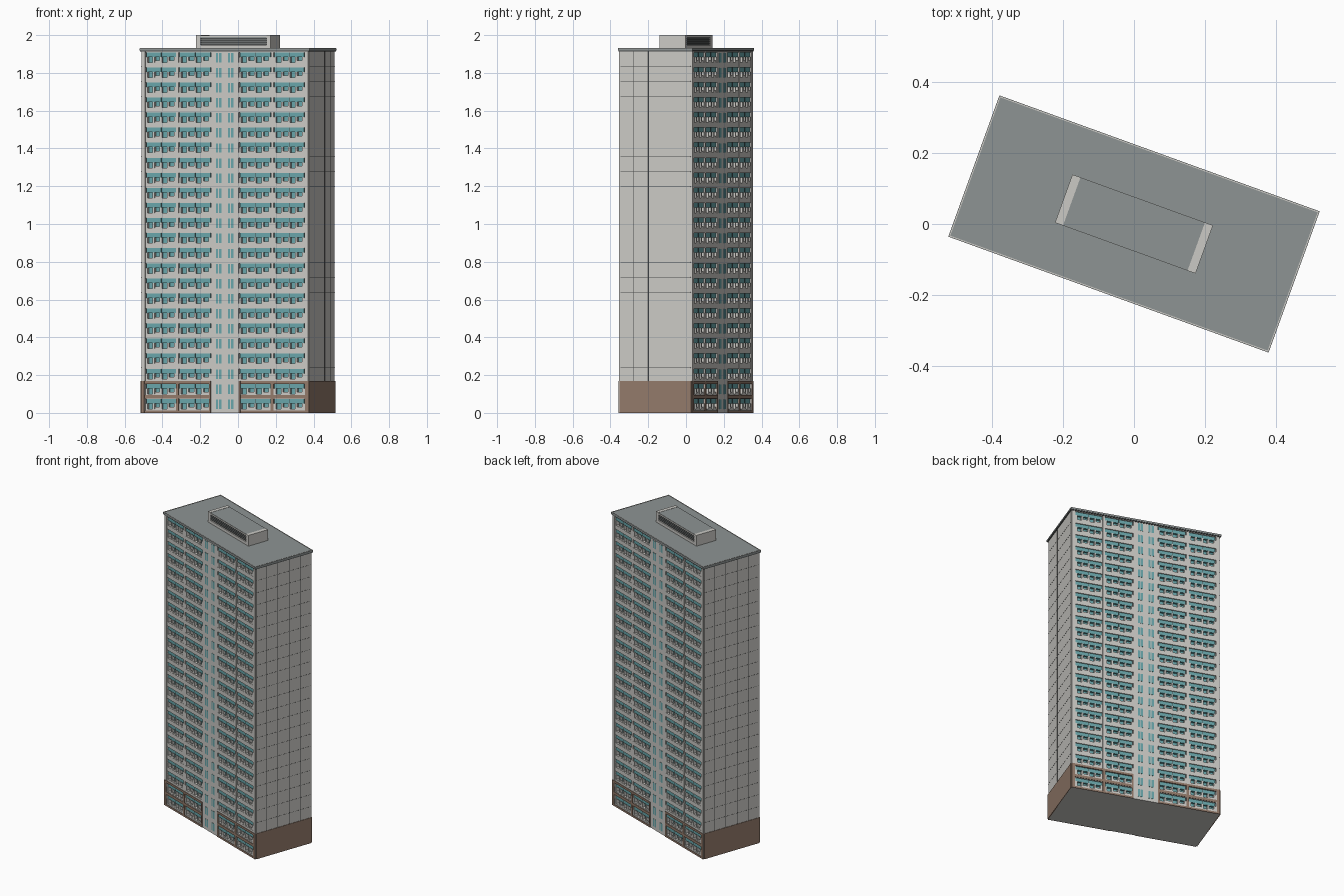
import bpy, bmesh, math
from mathutils import Matrix, Vector

if "Cube" in bpy.data.objects:
    bpy.data.objects.remove(bpy.data.objects["Cube"])

TURN = Matrix.Rotation(math.radians(-19.9), 4, 'Z')
FLOORS, WALL_TOP = 24, 1.915
PITCH = WALL_TOP / FLOORS
BASE_TOP = 2 * PITCH + 0.008
FACE, RECESS = 0.205, 0.182          # front plane and recessed plane of the long sides


def material(name, rgb):
    m = bpy.data.materials.new(name)
    m.diffuse_color = (*rgb, 1)
    m.use_nodes = True
    m.node_tree.nodes["Principled BSDF"].inputs["Base Color"].default_value = m.diffuse_color
    return m


CONCRETE = material("light concrete", (0.60, 0.59, 0.56))
GLASS = material("teal glass", (0.14, 0.38, 0.40))
BROWN = material("brown cladding", (0.29, 0.195, 0.145))
ROOF = material("roof grey", (0.27, 0.295, 0.295))
DARK = material("dark grey", (0.07, 0.075, 0.075))


def part(name, mat, boxes, both_sides=False):
    """One object from (x0, x1, y0, y1, z0, z1) boxes, repeated half a turn round if asked."""
    bm = bmesh.new()
    for spin in ((0, math.pi) if both_sides else (0,)):
        rot = TURN @ Matrix.Rotation(spin, 4, 'Z')
        for x0, x1, y0, y1, z0, z1 in boxes:
            mid = Vector(((x0 + x1) / 2, (y0 + y1) / 2, (z0 + z1) / 2))
            size = (x1 - x0, y1 - y0, z1 - z0, 1)
            bmesh.ops.create_cube(bm, size=1, matrix=rot @ Matrix.Translation(mid) @ Matrix.Diagonal(size))
    me = bpy.data.meshes.new(name)
    bm.to_mesh(me)
    bm.free()
    me.materials.append(mat)
    ob = bpy.data.objects.new(name, me)
    bpy.context.collection.objects.link(ob)
    return ob


# Main block with the central stair core
part("tower_body", CONCRETE, [(-0.465, 0.465, -RECESS, RECESS, 0, WALL_TOP)])
part("stair_core", CONCRETE, [(-0.078, 0.078, -FACE, -RECESS, 0, WALL_TOP)], True)

# Full-height piers at the corners and between bays
piers = [(s * c - w, s * c + w, -FACE - 0.001, -RECESS, 0, WALL_TOP)
         for s in (-1, 1) for c, w in ((0.459, 0.011), (0.267, 0.007))]
part("piers", CONCRETE, piers, True)

# Every floor: spandrel, window strip, recessed panes and the posts between them
bays = [(-0.448, -0.274), (-0.260, -0.078), (0.078, 0.260), (0.274, 0.448)]
spandrels, strips, panes, posts, mullions, core_windows = [], [], [], [], [], []
for f in range(FLOORS):
    z = f * PITCH
    for a, b in bays:
        w = b - a
        spandrels.append((a, b, -FACE, -RECESS, z, z + 0.021))
        spandrels.append((a, b, -FACE, -RECESS, z + 0.074, z + PITCH))
        strips.append((a + 0.004, b - 0.004, -FACE + 0.006, -RECESS, z + 0.050, z + 0.074))
        panes.append((a + 0.004, b - 0.004, -RECESS - 0.003, -RECESS, z + 0.021, z + 0.050))
        mullions.append((a + w / 2 - 0.001, a + w / 2 + 0.001, -FACE + 0.004, -RECESS, z + 0.05, z + 0.074))
        for t in (0.04, 0.27, 0.5, 0.73, 0.96):
            c = a + t * w
            posts.append((c - 0.006, c + 0.006, -FACE + 0.001, -RECESS, z + 0.021, z + 0.050))
        # low balcony walls in front of alternate panes
        for t in (0.27, 0.73):
            c = a + t * w
            posts.append((c, c + 0.23 * w, -FACE + 0.002, -FACE + 0.006, z + 0.021, z + 0.030))
    for c in (-0.034, 0.034):
        for x0, x1 in ((c - 0.016, c - 0.005), (c + 0.001, c + 0.016)):
            core_windows.append((x0, x1, -FACE - 0.002, -FACE, z + 0.021, z + 0.071))
part("spandrels", CONCRETE, spandrels, True)
part("window_strips", GLASS, strips, True)
part("recessed_panes", GLASS, panes, True)
part("balcony_posts", CONCRETE, posts, True)
part("window_mullions", DARK, mullions, True)
part("core_windows", GLASS, core_windows, True)

# Gable walls, with brown cladding on the lowest two floors
part("gable_walls", CONCRETE, [(0.464, 0.473, -0.198, 0.198, 0, WALL_TOP)], True)
part("gable_base", BROWN, [(0.470, 0.476, -0.200, 0.200, 0, BASE_TOP)], True)
joints = [(0.472, 0.4736, -0.198, 0.198, f * PITCH - 0.0007, f * PITCH + 0.0007) for f in range(3, FLOORS)]
joints += [(0.472, 0.4736, v - 0.0008, v + 0.0008, BASE_TOP, WALL_TOP) for v in (-0.126, -0.042, 0.042, 0.126)]
part("panel_joints", DARK, joints, True)

# Brown frames round the lowest two floors of each window block
frame = []
for s in (-1, 1):
    lo, hi = sorted((s * 0.078, s * 0.471))
    for z0, z1 in ((0, 0.012), (PITCH - 0.004, PITCH + 0.014), (2 * PITCH - 0.006, BASE_TOP)):
        frame.append((lo, hi, -FACE - 0.003, -FACE + 0.002, z0, z1))
    for c, w in ((0.083, 0.005), (0.267, 0.008), (0.462, 0.0095)):
        frame.append((s * c - w, s * c + w, -FACE - 0.0035, -FACE + 0.002, 0, BASE_TOP))
part("base_frames", BROWN, frame, True)

# Roof slab, shadow line and thin rim
part("cornice", DARK, [(-0.476, 0.476, -0.208, 0.208, 1.912, 1.918)])
part("roof_slab", ROOF, [(-0.4785, 0.4785, -0.211, 0.211, 1.918, 1.929)])
part("roof_rim", CONCRETE, [(-0.477, 0.477, -0.2095, -0.2065, 1.928, 1.931),
                            (0.474, 0.477, -0.2065, 0.2065, 1.928, 1.931)], True)

# Rooftop plant room: light end walls, louvred long sides
part("plant_room_core", DARK, [(-0.19, 0.19, -0.064, 0.064, 1.928, 1.990)])
part("plant_room_ends", CONCRETE, [(0.186, 0.210, -0.072, 0.072, 1.928, 2.0)], True)
part("plant_room_sills", CONCRETE, [(-0.187, 0.187, -0.072, -0.06, z0, z1)
                                    for z0, z1 in ((1.928, 1.948), (1.990, 1.997))], True)
part("plant_room_roof", ROOF, [(-0.187, 0.187, -0.071, 0.071, 1.988, 1.9985)])
part("louvres", ROOF, [(-0.187, 0.187, -0.070, -0.063, 1.955 + i * 0.010, 1.958 + i * 0.010)
                       for i in range(4)], True)
